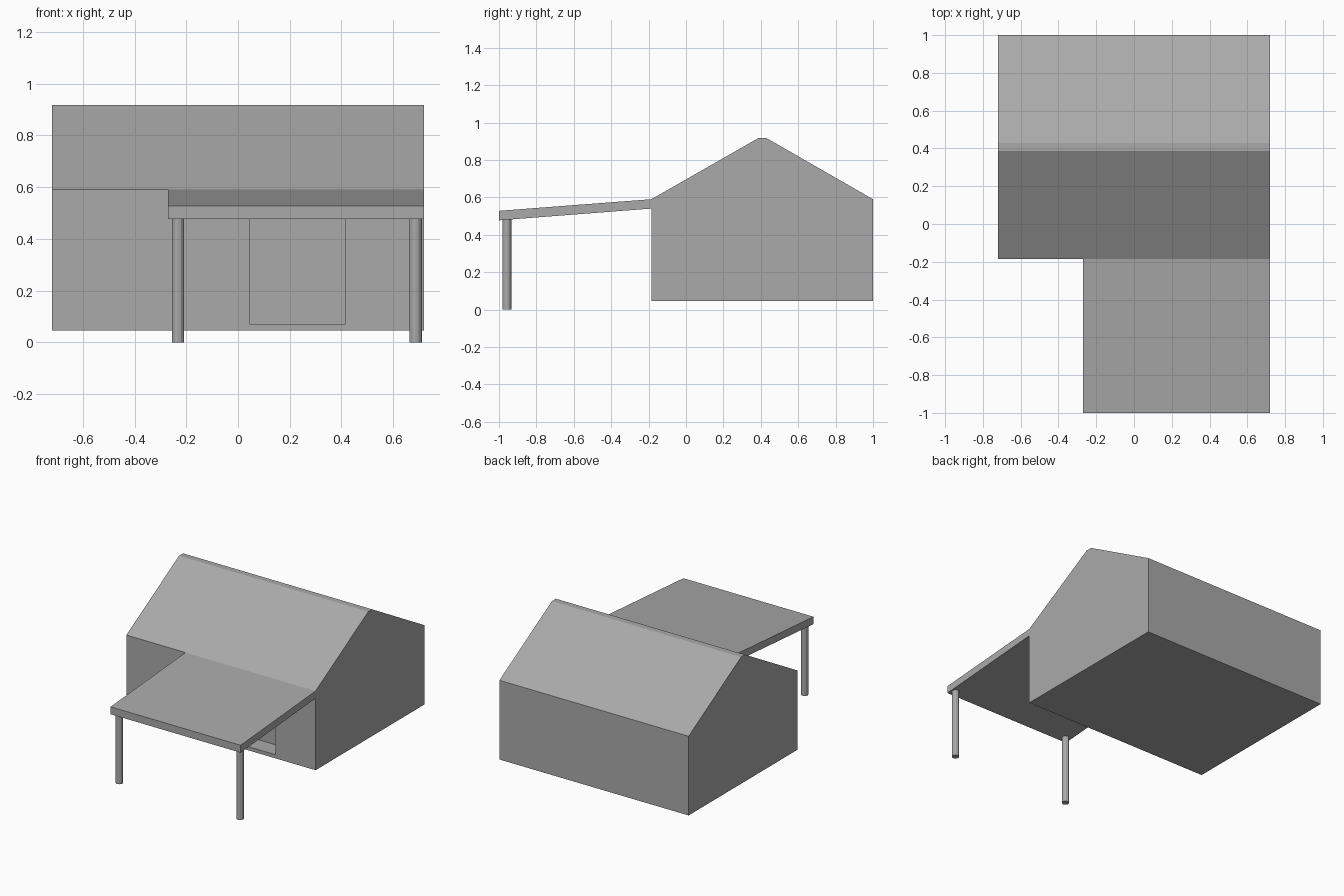
import bpy
import bmesh
from mathutils import Vector

cube = bpy.data.objects.get("Cube")
if cube:
    bpy.data.objects.remove(cube, do_unlink=True)

grey = bpy.data.materials.new("plain_grey")
grey.use_nodes = True
grey.diffuse_color = (0.4, 0.4, 0.4, 1)
grey.node_tree.nodes["Principled BSDF"].inputs["Base Color"].default_value = (0.4, 0.4, 0.4, 1)


def add_object(name, bm):
    bmesh.ops.recalc_face_normals(bm, faces=bm.faces)
    mesh = bpy.data.meshes.new(name)
    bm.to_mesh(mesh)
    bm.free()
    mesh.materials.append(grey)
    obj = bpy.data.objects.new(name, mesh)
    bpy.context.collection.objects.link(obj)
    return obj


def extrude_profile(name, profile, x0, x1):
    """Sweep a closed y-z profile along x."""
    bm = bmesh.new()
    face = bm.faces.new([bm.verts.new((x0, y, z)) for y, z in profile])
    swept = bmesh.ops.extrude_face_region(bm, geom=[face])["geom"]
    moved = [v for v in swept if isinstance(v, bmesh.types.BMVert)]
    bmesh.ops.translate(bm, verts=moved, vec=Vector((x1 - x0, 0, 0)))
    return add_object(name, bm)


def rectangle(y0, y1, z0, z1):
    return [(y0, z0), (y1, z0), (y1, z1), (y0, z1)]


SIDE = 0.72       # half the house width
FRONT = -0.185    # front wall
EAVE = 0.59
BASE = 0.045

# House body with a narrow flat ridge
house = extrude_profile("house_body", [
    (FRONT, BASE), (1, BASE), (1, EAVE),
    (0.43, 0.917), (0.387, 0.917), (FRONT, EAVE)], -SIDE, SIDE)

# Recessed doorway under the porch
cutter = extrude_profile("doorway_cutter", rectangle(FRONT - 0.1, FRONT + 0.12, 0.07, 0.5), 0.045, 0.415)
cutter.hide_render = True
cutter.hide_viewport = True
cut = house.modifiers.new("doorway", 'BOOLEAN')
cut.operation = 'DIFFERENCE'
cut.solver = 'EXACT'
cut.object = cutter

# Sloping porch roof
extrude_profile("porch_roof", [
    (-1, 0.477), (FRONT, 0.54), (FRONT, EAVE), (-1, 0.528)], -0.27, SIDE)

# Two round porch posts
for name, x in (("porch_post_right", -0.232), ("porch_post_left", 0.687)):
    bm = bmesh.new()
    bmesh.ops.create_cone(bm, cap_ends=True, segments=12, radius1=0.024, radius2=0.024, depth=0.482)
    bmesh.ops.translate(bm, verts=bm.verts, vec=Vector((x, -0.958, 0.241)))
    add_object(name, bm)
